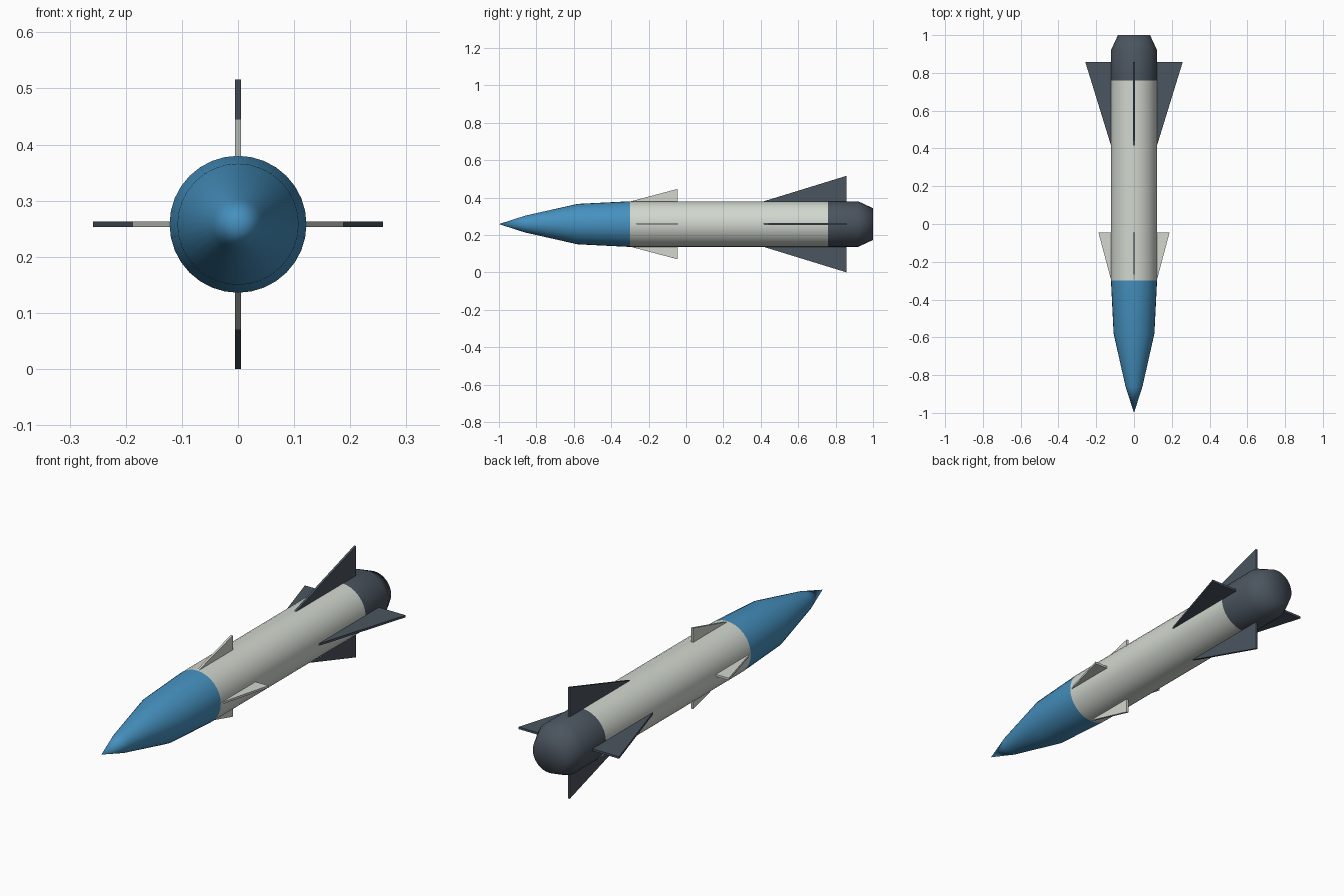
import bpy, bmesh
from math import cos, sin, pi, radians
from mathutils import Matrix

if "Cube" in bpy.data.objects:
    bpy.data.objects.remove(bpy.data.objects["Cube"])

SIDES = 32
AXIS_Z = 0.258
R = 0.122


def material(name, rgb):
    m = bpy.data.materials.new(name)
    m.diffuse_color = (*rgb, 1)
    m.use_nodes = True
    m.node_tree.nodes["Principled BSDF"].inputs["Base Color"].default_value = m.diffuse_color
    return m


blue = material("blue_paint", (0.06, 0.28, 0.52))
pale = material("pale_paint", (0.64, 0.68, 0.62))
dark = material("dark_paint", (0.07, 0.09, 0.115))


def finish(bm, name, mat, angle):
    bmesh.ops.recalc_face_normals(bm, faces=bm.faces)
    me = bpy.data.meshes.new(name)
    bm.to_mesh(me)
    bm.free()
    me.materials.append(mat)
    ob = bpy.data.objects.new(name, me)
    ob.location.z = AXIS_Z
    bpy.context.collection.objects.link(ob)
    bpy.ops.object.select_all(action='DESELECT')
    ob.select_set(True)
    bpy.context.view_layer.objects.active = ob
    bpy.ops.object.shade_smooth_by_angle(angle=radians(angle))
    return ob


def lathe(name, profile, mat, angle=40):
    """Turn (y, radius) points around the y axis; radius 0 is a point."""
    bm = bmesh.new()
    rings = []
    for y, r in profile:
        n = SIDES if r else 1
        rings.append([bm.verts.new((r * cos(2 * pi * i / SIDES), y, r * sin(2 * pi * i / SIDES)))
                      for i in range(n)])
    for a, b in zip(rings, rings[1:]):
        for i in range(SIDES):
            j = (i + 1) % SIDES
            if len(a) == 1:
                bm.faces.new((a[0], b[i], b[j]))
            elif len(b) == 1:
                bm.faces.new((a[i], a[j], b[0]))
            else:
                bm.faces.new((a[i], a[j], b[j], b[i]))
    return finish(bm, name, mat, angle)


def fin_set(name, outline, thickness, mat):
    """Four flat fins from a (y, radius) outline, spaced a quarter turn apart."""
    for k in range(4):
        bm = bmesh.new()
        face = bm.faces.new([bm.verts.new((-thickness / 2, y, r)) for y, r in outline])
        ext = bmesh.ops.extrude_face_region(bm, geom=[face])
        moved = [v for v in ext["geom"] if isinstance(v, bmesh.types.BMVert)]
        bmesh.ops.translate(bm, verts=moved, vec=(thickness, 0, 0))
        bm.transform(Matrix.Rotation(k * pi / 2, 4, 'Y'))
        finish(bm, f"{name}_{k + 1}", mat, 30)


# Pointed nose
lathe("nose_cone", [(-1.0, 0), (-0.86, 0.045), (-0.58, 0.108), (-0.30, R)], blue)
# Straight body tube
lathe("body_tube", [(-0.30, R), (0.76, R)], pale)
# Tapered tail with closed end
lathe("tail_section", [(0.76, R), (0.92, R), (1.0, 0.085), (1.0, 0)], dark, 80)
# Small front fins and large tail fins, roots sunk into the body
fin_set("front_fin", [(-0.32, 0.115), (-0.045, 0.188), (-0.045, 0.10), (-0.31, 0.10)], 0.01, pale)
fin_set("tail_fin", [(0.40, 0.117), (0.858, 0.258), (0.858, 0.10), (0.40, 0.10)], 0.01, dark)
